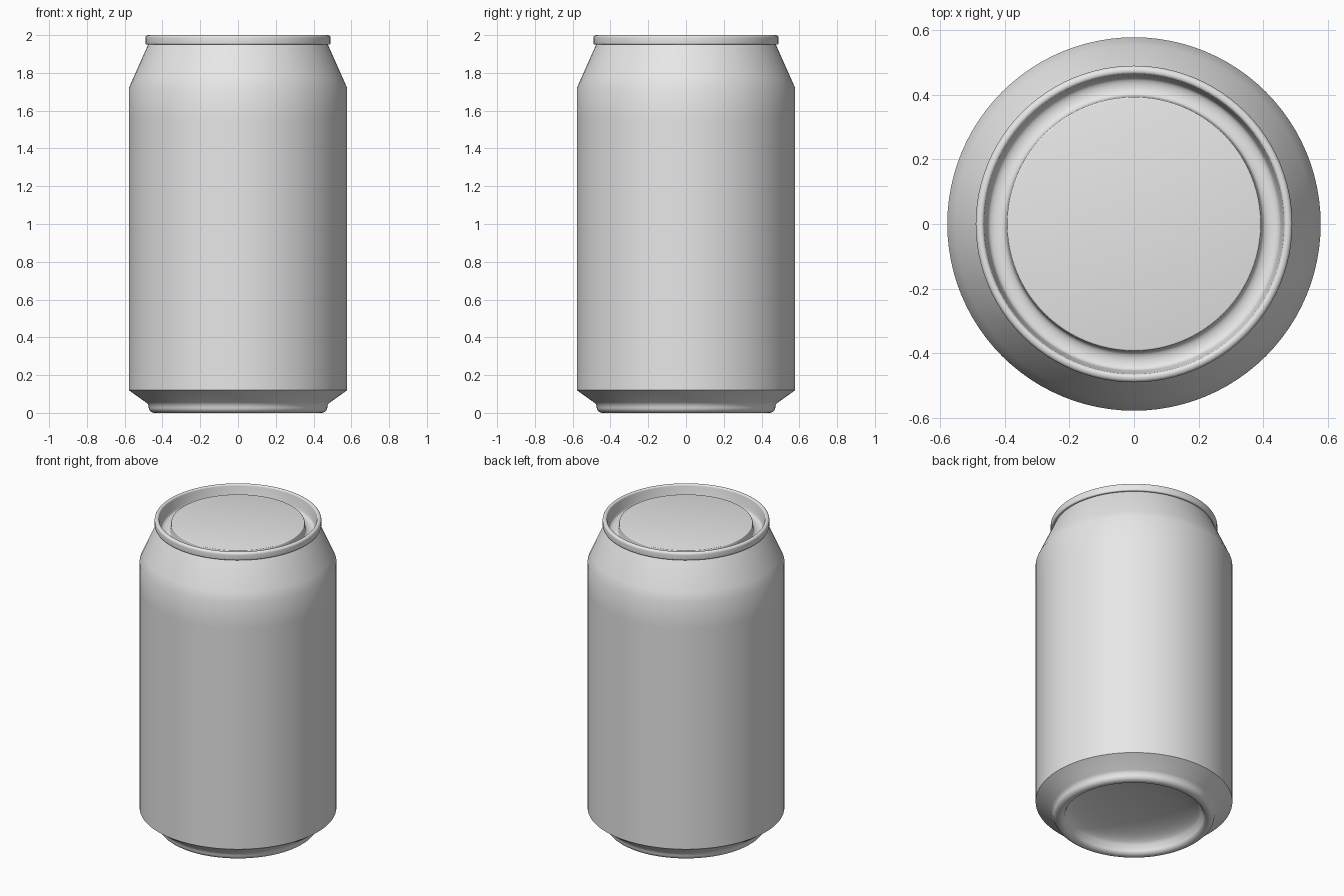
import bpy, bmesh, math

SEGMENTS = 96

old = bpy.data.objects.get("Cube")
if old:
    bpy.data.objects.remove(old, do_unlink=True)

# One plain metal grey for the whole can
metal = bpy.data.materials.new("light_grey_metal")
metal.use_nodes = True
GREY = (0.8, 0.8, 0.8, 1.0)
metal.diffuse_color = GREY
metal.node_tree.nodes["Principled BSDF"].inputs["Base Color"].default_value = GREY


def arc(cx, cz, rx, rz, start, end, steps):
    """Points (radius, height) along an elliptical arc, angles in degrees."""
    pts = []
    for i in range(steps + 1):
        a = math.radians(start + (end - start) * i / steps)
        pts.append((cx + rx * math.cos(a), cz + rz * math.sin(a)))
    return pts


def lathe(name, profile):
    """Turn a (radius, height) profile about z; outside is on its right."""
    bm = bmesh.new()
    rings = []
    for r, z in profile:
        if r < 1e-5:
            rings.append([bm.verts.new((0, 0, z))] * SEGMENTS)
        else:
            rings.append([bm.verts.new((r * math.cos(2 * math.pi * k / SEGMENTS),
                                        r * math.sin(2 * math.pi * k / SEGMENTS), z))
                          for k in range(SEGMENTS)])
    for low, high in zip(rings, rings[1:]):
        for k in range(SEGMENTS):
            n = (k + 1) % SEGMENTS
            corners = dict.fromkeys((low[k], low[n], high[n], high[k]))
            bm.faces.new(list(corners))
    mesh = bpy.data.meshes.new(name)
    bm.to_mesh(mesh)
    bm.free()
    mesh.materials.append(metal)
    obj = bpy.data.objects.new(name, mesh)
    bpy.context.collection.objects.link(obj)
    bpy.ops.object.select_all(action='DESELECT')
    obj.select_set(True)
    bpy.context.view_layer.objects.active = obj
    bpy.ops.object.shade_smooth_by_angle(angle=math.radians(32))
    return obj


# Base: concave dome, rounded foot ring, then the lower chamfer
dome = arc(0, 0.04, 0.40, 0.09, 90, 0, 10)
dome[0] = (0, 0.13)
foot = arc(0.44, 0.03, 0.033, 0.03, 180, 360, 12)
lathe("base", dome + foot + [(0.477, 0.045), (0.487, 0.055), (0.578, 0.12)])

# Body: straight wall and tapered shoulder
lathe("body", [(0.578, 0.12), (0.578, 0.16), (0.578, 0.9), (0.578, 1.55),
               (0.578, 1.72), (0.553, 1.776), (0.477, 1.947), (0.470, 1.957)])

# Lid: rolled rim, countersunk groove and raised centre panel
rim = ([(0.470, 1.952), (0.483, 1.950)]
       + arc(0.482, 1.958, 0.008, 0.008, -60, 0, 3)
       + arc(0.476, 1.986, 0.014, 0.014, 0, 90, 5)
       + arc(0.474, 1.990, 0.010, 0.010, 90, 180, 4))
groove = [(0.456, 1.935)] + arc(0.425, 1.925, 0.028, 0.015, 0, -180, 8)
panel = [(0.394, 1.955)] + arc(0.388, 1.965, 0.005, 0.005, 0, 90, 3) + [(0, 1.970)]
lathe("lid", rim + groove + panel)
